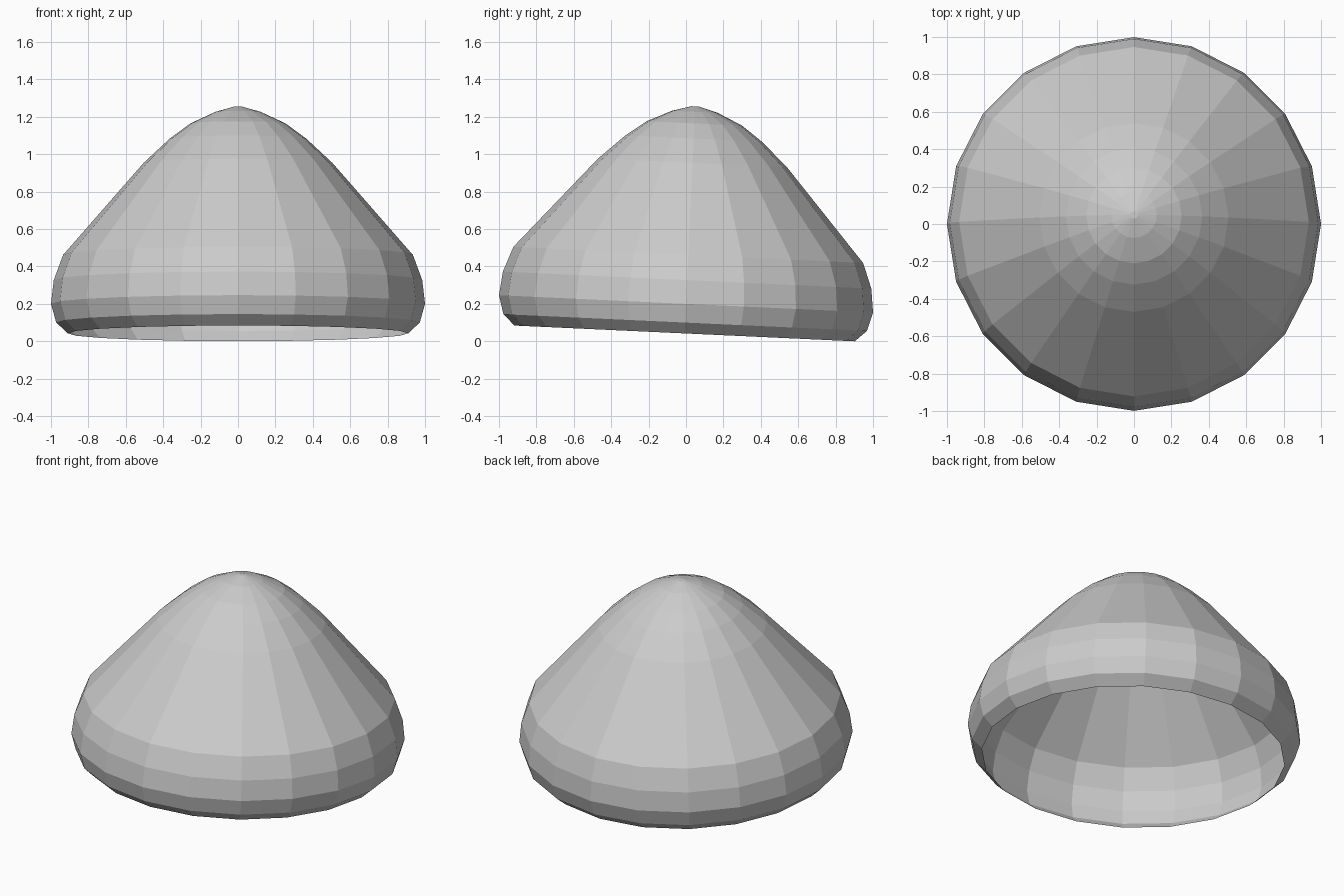
import bpy, bmesh
from math import sin, cos, pi, radians
from mathutils import Matrix, Vector

if "Cube" in bpy.data.objects:
    bpy.data.objects.remove(bpy.data.objects["Cube"])

SIDES = 20
# Dome profile: (radius, height) from the open rim up to the tip
PROFILE = [(0.91, 0.0), (0.972, 0.058), (1.0, 0.158), (0.985, 0.285),
           (0.935, 0.42), (0.505, 0.912), (0.365, 1.042), (0.255, 1.123),
           (0.122, 1.185), (0.02, 1.214)]

# Open, faceted dome shell
bm = bmesh.new()
rings = []
for r, z in PROFILE:
    rings.append([bm.verts.new((r * cos(2 * pi * i / SIDES), r * sin(2 * pi * i / SIDES), z))
                  for i in range(SIDES)])
for low, high in zip(rings, rings[1:]):
    for i in range(SIDES):
        j = (i + 1) % SIDES
        bm.faces.new((low[i], low[j], high[j], high[i]))
bm.faces.new(rings[-1])

# Slight tilt towards the back, then centred and rested on the ground
bmesh.ops.transform(bm, matrix=Matrix.Rotation(radians(-2.65), 4, 'X'), verts=bm.verts)
ys = [v.co.y for v in bm.verts]
shift = Vector((0, -(min(ys) + max(ys)) / 2, -min(v.co.z for v in bm.verts)))
bmesh.ops.translate(bm, vec=shift, verts=bm.verts)

mesh = bpy.data.meshes.new("dome_cap")
bm.to_mesh(mesh)
bm.free()
bpy.context.collection.objects.link(bpy.data.objects.new("dome_cap", mesh))
